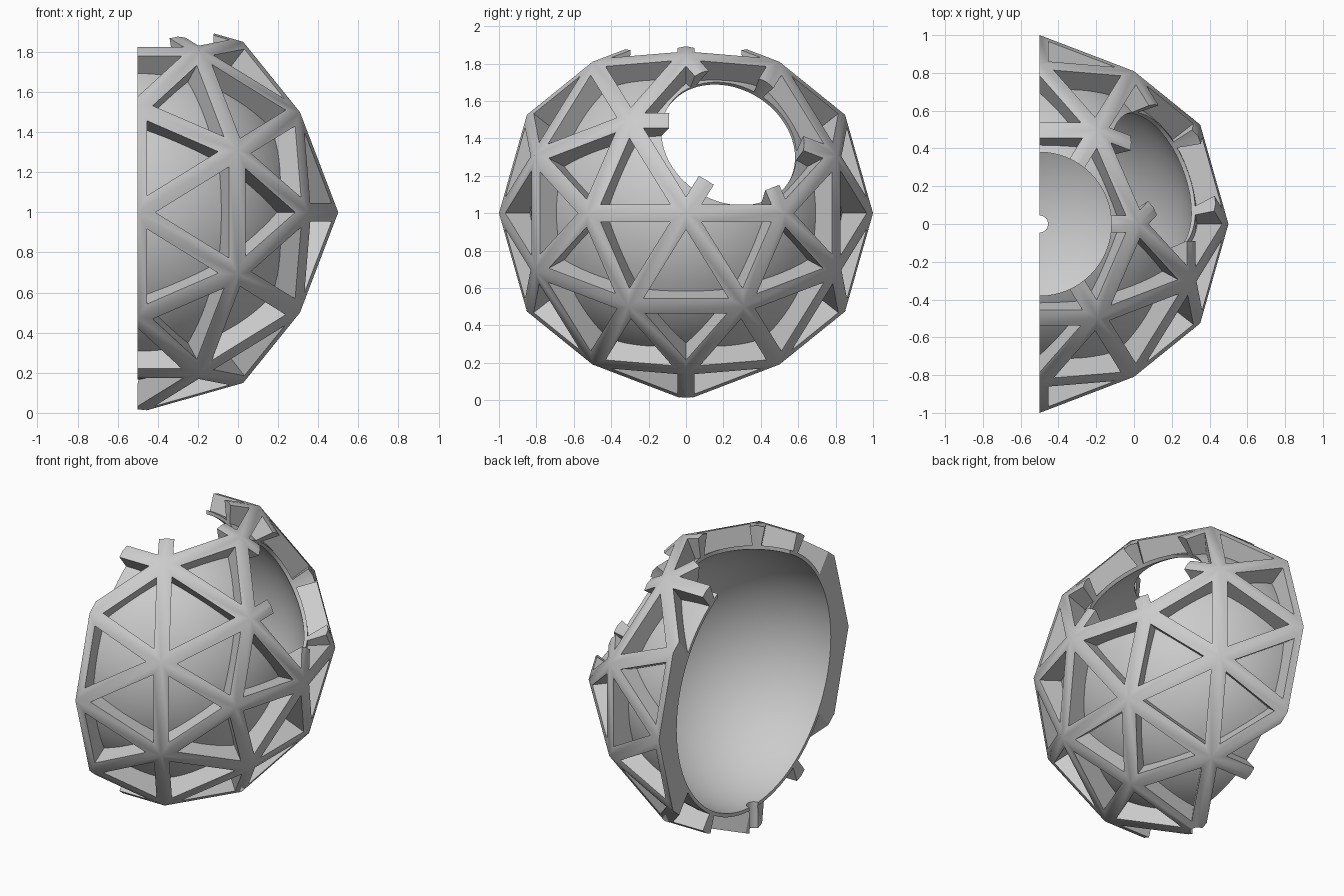
import bpy, bmesh, math
from mathutils import Vector

if "Cube" in bpy.data.objects:
    bpy.data.objects.remove(bpy.data.objects["Cube"], do_unlink=True)

CENTRE = Vector((-0.5, 0, 1))
STRUT_HALF, PIT_DEPTH = 0.047, 0.16
SHELL_OUT, SHELL_IN = 0.835, 0.812
PORT_RADIUS, DRAIN_RADIUS = 0.38, 0.045
PHI = (1 + math.sqrt(5)) / 2

grey = bpy.data.materials.new("plain_grey")
grey.use_nodes = True
GREY = (0.6, 0.6, 0.6, 1)
grey.diffuse_color = GREY
grey.node_tree.nodes["Principled BSDF"].inputs["Base Color"].default_value = GREY


def make_object(name, bm, location=CENTRE):
    bmesh.ops.recalc_face_normals(bm, faces=bm.faces)
    mesh = bpy.data.meshes.new(name)
    bm.to_mesh(mesh)
    bm.free()
    obj = bpy.data.objects.new(name, mesh)
    obj.location = location
    mesh.materials.append(grey)
    bpy.context.collection.objects.link(obj)
    return obj


def ball(name, radius):
    bm = bmesh.new()
    bmesh.ops.create_uvsphere(bm, u_segments=96, v_segments=48, radius=radius)
    return make_object(name, bm)


def drill(name, direction, radius):
    """Cylinder running outward from the centre along a direction."""
    bm = bmesh.new()
    bmesh.ops.create_cone(bm, cap_ends=True, segments=64, radius1=radius,
                          radius2=radius, depth=1)
    obj = make_object(name, bm, CENTRE + direction.normalized() * 0.8)
    obj.rotation_euler = direction.to_track_quat("Z", "Y").to_euler()
    return obj


def combine(target, tool, operation):
    mod = target.modifiers.new(operation.lower(), "BOOLEAN")
    mod.operation, mod.solver, mod.object = operation, "MANIFOLD", tool
    bpy.context.view_layer.update()
    bpy.context.view_layer.objects.active = target
    bpy.ops.object.modifier_apply(modifier=mod.name)
    bpy.data.objects.remove(tool, do_unlink=True)


# Geodesic frame: corners and edge midpoints of an icosahedron, wrapped in triangles
points = set()
for i in (1, -1):
    for turn in range(3):
        seeds = [(i, 0, 0)]
        for j in (1, -1):
            seeds.append((i * PHI, j, 0))
            seeds += [(i * PHI, j / PHI, k) for k in (1, -1)]
        points.update(p[turn:] + p[:turn] for p in seeds)
bm = bmesh.new()
for p in sorted(points):
    bm.verts.new(Vector(p).normalized())
bmesh.ops.convex_hull(bm, input=bm.verts)
bmesh.ops.recalc_face_normals(bm, faces=bm.faces)

# Triangular windows sunk between the struts
windows = list(bm.faces)
bmesh.ops.inset_individual(bm, faces=windows, thickness=STRUT_HALF, use_even_offset=True)
bm.normal_update()
bmesh.ops.inset_individual(bm, faces=windows, thickness=0, depth=-PIT_DEPTH)
dome = make_object("geodesic_half_shell", bm)

# Hollow inner shell behind the struts
combine(dome, ball("shell_body", SHELL_OUT), "UNION")
combine(dome, ball("shell_cavity", SHELL_IN), "DIFFERENCE")

# Two round ports and a small drain hole, each on a strut crossing
up, side = Vector((0, 0, 1)), Vector((PHI, 1 / PHI, 1))
combine(dome, drill("top_port", up, PORT_RADIUS), "DIFFERENCE")
combine(dome, drill("side_port", side, PORT_RADIUS), "DIFFERENCE")
combine(dome, drill("drain_hole", -up, DRAIN_RADIUS), "DIFFERENCE")

# Slice away the right half to leave the open rim
bm = bmesh.new()
bmesh.ops.create_cube(bm, size=3)
combine(dome, make_object("half_cutter", bm, CENTRE - Vector((1.5, 0, 0))), "DIFFERENCE")

# Smooth shell and softly blended strut crossings with sharp window edges
bpy.ops.object.select_all(action="DESELECT")
dome.select_set(True)
bpy.context.view_layer.objects.active = dome
bpy.ops.object.shade_smooth_by_angle(angle=math.radians(30))
